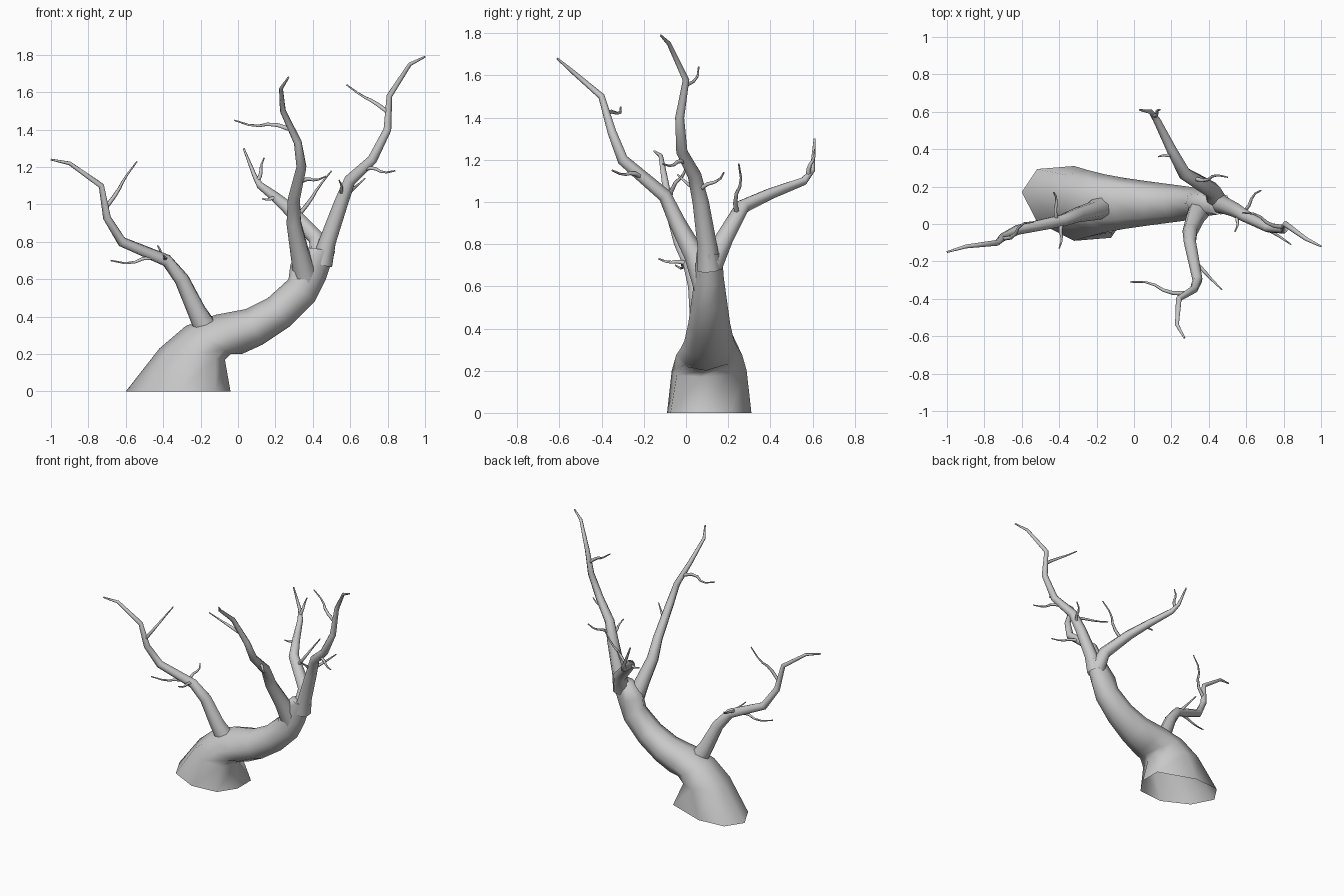
import bpy, bmesh, math
from mathutils import Vector

cube = bpy.data.objects.get("Cube")
if cube:
    bpy.data.objects.remove(cube, do_unlink=True)

grey = [0.58] * 3 + [1]
bark = bpy.data.materials.new("grey_bark")
bark.use_nodes = True
bark.diffuse_color = grey
bark.node_tree.nodes["Principled BSDF"].inputs["Base Color"].default_value = grey


def oval(centre, across, depth, sides):
    """Ring of points around two perpendicular half-axes."""
    turns = [math.tau * i / sides for i in range(sides)]
    return [centre + across * math.cos(a) + depth * math.sin(a) for a in turns]


def loft(name, rings, smooth_angle):
    """Skin a list of vertex rings, open at the root and closed at the tip."""
    bm = bmesh.new()
    rows = [[bm.verts.new(point) for point in ring] for ring in rings]
    for low, high in zip(rows, rows[1:]):
        for i in range(len(low)):
            bm.faces.new((low[i - 1], low[i], high[i], high[i - 1]))
    bm.faces.new(rows[-1])
    bmesh.ops.recalc_face_normals(bm, faces=bm.faces)
    mesh = bpy.data.meshes.new(name)
    bm.to_mesh(mesh)
    bm.free()
    mesh.materials.append(bark)
    part = bpy.data.objects.new(name, mesh)
    bpy.context.collection.objects.link(part)
    bpy.ops.object.select_all(action="DESELECT")
    part.select_set(True)
    bpy.context.view_layer.objects.active = part
    bpy.ops.object.shade_smooth_by_angle(angle=math.radians(smooth_angle))


def tube(name, points, radius_rule, sides):
    """Sweep a ring along points; radius_rule maps 0 (root) to 1 (tip)."""
    last = len(points) - 1
    side = Vector((0.3, 1, 0.2))
    rings = []
    for i, point in enumerate(points):
        ahead = points[min(i + 1, last)]
        behind = points[max(i - 1, 0)]
        along = (ahead - behind).normalized()
        side = (side - along * side.dot(along)).normalized()
        radius = radius_rule(i / last)
        rings.append(oval(point, side * radius, along.cross(side) * radius, sides))
    loft(name, rings, 80)


def twig_radius(t):
    return 0.013 - 0.009 * t


def limb(name, flare, *path):
    """Steadily tapering limb that widens by flare at its root."""
    def radius(t):
        return 0.005 + 0.045 * (1 - t) + flare * (1 - t) ** 8

    points = [Vector(p) for p in path]
    tube(name, points, radius, 7)
    return points


def twig(name, parent, position, *tip):
    """Wavy shoot from a place along the parent limb to its tip."""
    index = int(position)
    root = parent[index].lerp(parent[index + 1], position - index)
    reach = Vector(tip) - root
    wave = Vector((math.copysign(0.05, reach.x), -0.04, 0.05)) * reach.length
    steps = [i / 5 for i in range(6)]
    points = [root + reach * t + wave * math.sin(math.tau * t) for t in steps]
    tube(name, points, twig_radius, 5)


# Leaning trunk: upper edge and lower edge as (x, z) pairs
upper = [(-.6, 0), (-.42, .23), (-.28, .35), (-.12, .41), (.04, .44),
         (.16, .5), (.27, .6), (.28, .68), (.37, .77)]
lower = [(-.04, 0), (-.07, .17), (-.04, .2), (.02, .2), (.13, .25),
         (.28, .35), (.41, .48), (.47, .6), (.52, .75)]
rings = []
for i, (high, low) in enumerate(zip(upper, lower)):
    rest = 1 - i / (len(upper) - 1)
    skew = 0.06 * rest ** 3
    a = Vector((high[0], 0.11 + skew, high[1]))
    b = Vector((low[0], 0.11 - skew, low[1]))
    depth = Vector((0, 0.06 + 0.14 * rest ** 1.3, 0))
    rings.append(oval((a + b) / 2, (b - a) / 2, depth, 8))
# Squared-off root at the back of the base
rings[0][1].x = rings[0][0].x
loft("trunk", rings, 60)

# Four main limbs, root to tip
right = limb("right_limb", .02, (-.15, .1, .3), (-.22, .07, .43), (-.3, .05, .6),
             (-.38, .02, .7), (-.62, -.03, .8), (-.7, -.07, .93),
             (-.73, -.1, 1.1), (-.9, -.12, 1.22), (-1, -.15, 1.24))
front = limb("front_limb", .02, (.37, .11, .58), (.33, .04, .75), (.3, -.04, .9),
             (.3, -.1, 1.03), (.34, -.3, 1.2), (.32, -.35, 1.33),
             (.24, -.4, 1.5), (.23, -.54, 1.62), (.27, -.61, 1.68))
back = limb("back_limb", .01, (.44, .12, .7), (.42, .18, .82), (.27, .27, .98),
            (.2, .4, 1.04), (.12, .56, 1.1), (.09, .6, 1.15), (.03, .61, 1.3))
left = limb("left_limb", .01, (.45, .11, .68), (.48, .1, .8), (.55, .07, 1),
            (.6, .04, 1.13), (.72, -.02, 1.24), (.8, -.03, 1.4),
            (.81, 0, 1.58), (.92, -.08, 1.75), (1, -.12, 1.79))

# Twigs on the right limb
twig("right_twig_high", right, 5.3, -.54, .01, 1.23)
twig("right_twig_long", right, 3, -.68, -.05, .7)
twig("right_twig_front", right, 3, -.4, -.13, .73)
twig("right_twig_back", right, 3.1, -.43, .17, .78)

# Twigs on the front limb
twig("front_twig_long", front, 5.4, -.02, -.31, 1.45)
twig("front_twig_low", front, 3.5, .47, -.35, 1.15)

# Twigs on the back limb
twig("back_twig_curled", back, 1.7, .5, .25, 1.18)
twig("back_twig_side", back, 2.8, .13, .36, 1.03)
twig("back_twig_tip", back, 4.5, .14, .61, 1.25)

# Twigs on the left limb
twig("left_twig_high", left, 5.5, .58, .06, 1.64)
twig("left_twig_front", left, 3.5, .84, -.11, 1.18)
twig("left_twig_back", left, 2.3, .68, .18, 1.14)
twig("left_twig_low", left, 2.3, .54, -.04, 1.13)
